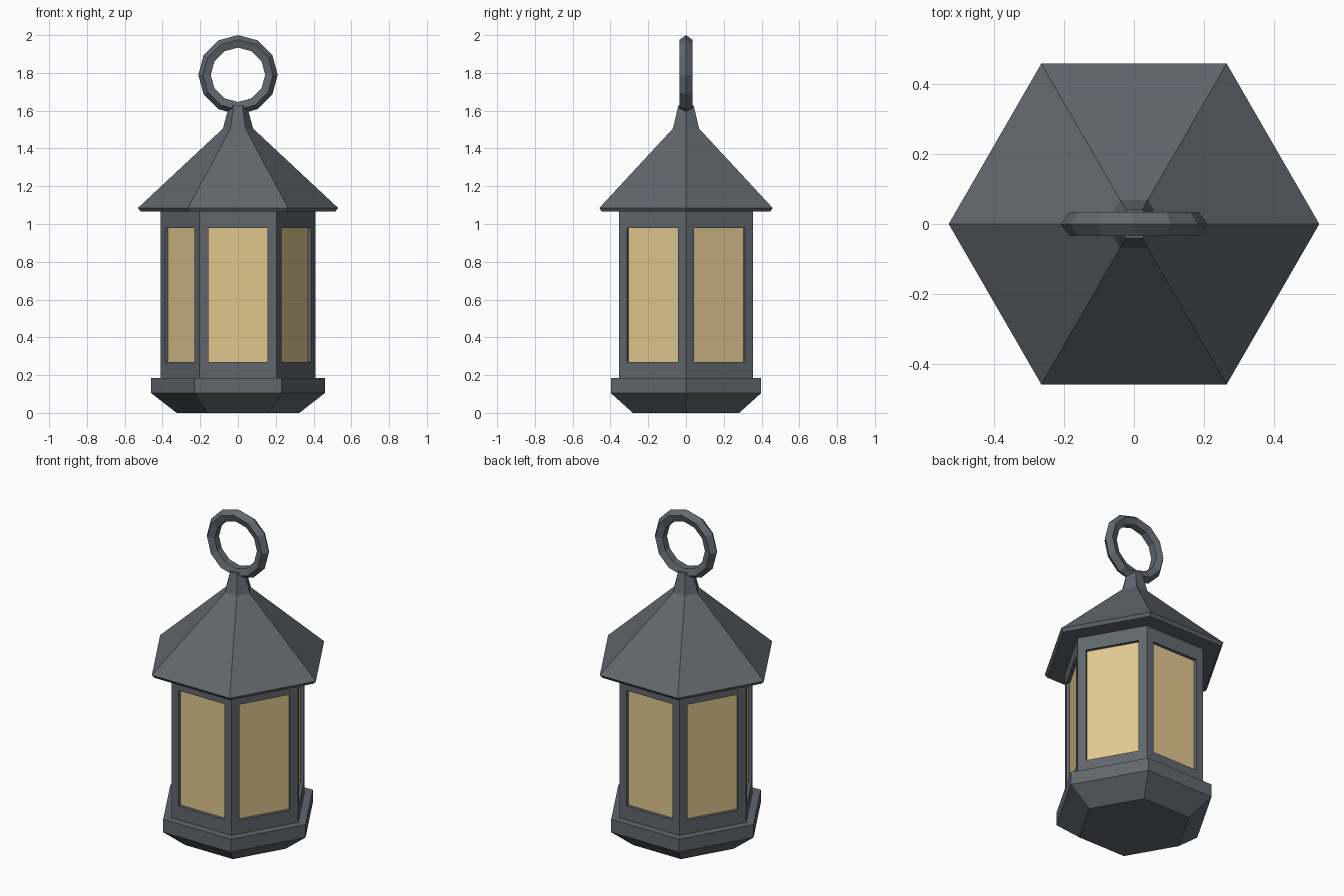
import bpy, bmesh, math

if "Cube" in bpy.data.objects:
    bpy.data.objects.remove(bpy.data.objects["Cube"])


def material(name, rgb):
    m = bpy.data.materials.new(name)
    m.diffuse_color = (*rgb, 1.0)
    m.use_nodes = True
    m.node_tree.nodes["Principled BSDF"].inputs["Base Color"].default_value = m.diffuse_color
    return m


METAL = material("dark grey metal", (0.122, 0.135, 0.153))
GLASS = material("warm yellow glass", (0.75, 0.575, 0.275))


def add_object(name, bm, mats):
    bmesh.ops.recalc_face_normals(bm, faces=bm.faces[:])
    mesh = bpy.data.meshes.new(name)
    bm.to_mesh(mesh)
    bm.free()
    for m in mats:
        mesh.materials.append(m)
    ob = bpy.data.objects.new(name, mesh)
    bpy.context.collection.objects.link(ob)
    return ob


def hex_stack(profile):
    """Six-sided solid through (radius, z) levels, corners on the x axis."""
    bm = bmesh.new()
    rings = [[bm.verts.new((r * math.cos(i * math.pi / 3), r * math.sin(i * math.pi / 3), z))
              for i in range(6)] for r, z in profile]
    for a, b in zip(rings, rings[1:]):
        for i in range(6):
            j = (i + 1) % 6
            bm.faces.new((a[i], a[j], b[j], b[i]))
    bm.faces.new(rings[0][::-1])
    bm.faces.new(rings[-1])
    bm.normal_update()
    return bm


# base, roof and neck
add_object("base", hex_stack([(0.325, 0.0), (0.46, 0.105), (0.46, 0.185)]), [METAL])
add_object("roof", hex_stack([(0.515, 1.066), (0.53, 1.085), (0.075, 1.51)]), [METAL])
add_object("neck", hex_stack([(0.08, 1.505), (0.047, 1.628)]), [METAL])

# body with a recessed window in each side
bm = hex_stack([(0.41, 0.18), (0.41, 1.07)])
panes = [f for f in bm.faces if abs(f.normal.z) < 0.5]
bmesh.ops.inset_individual(bm, faces=panes, thickness=0.07)
for f in panes:
    for v in f.verts:
        v.co.z = 0.27 if v.co.z < 0.6 else 0.98
for f in panes:
    inward = -f.normal.copy() * 0.018
    new = bmesh.ops.extrude_discrete_faces(bm, faces=[f])["faces"][0]
    new.material_index = 1
    bmesh.ops.translate(bm, verts=new.verts[:], vec=inward)
add_object("body", bm, [METAL, GLASS])

# hanging ring: twelve segments with a five-sided section
bm = bmesh.new()
N, M, R, r = 12, 5, 0.1735, 0.0365
grid = []
for i in range(N):
    a = 2 * math.pi * i / N
    row = []
    for j in range(M):
        b = 2 * math.pi * j / M
        d = R + r * math.cos(b)
        row.append(bm.verts.new((d * math.cos(a), r * math.sin(b), 1.79 + d * math.sin(a))))
    grid.append(row)
for i in range(N):
    for j in range(M):
        k, l = (i + 1) % N, (j + 1) % M
        bm.faces.new((grid[i][j], grid[k][j], grid[k][l], grid[i][l]))
add_object("hanging_ring", bm, [METAL])
